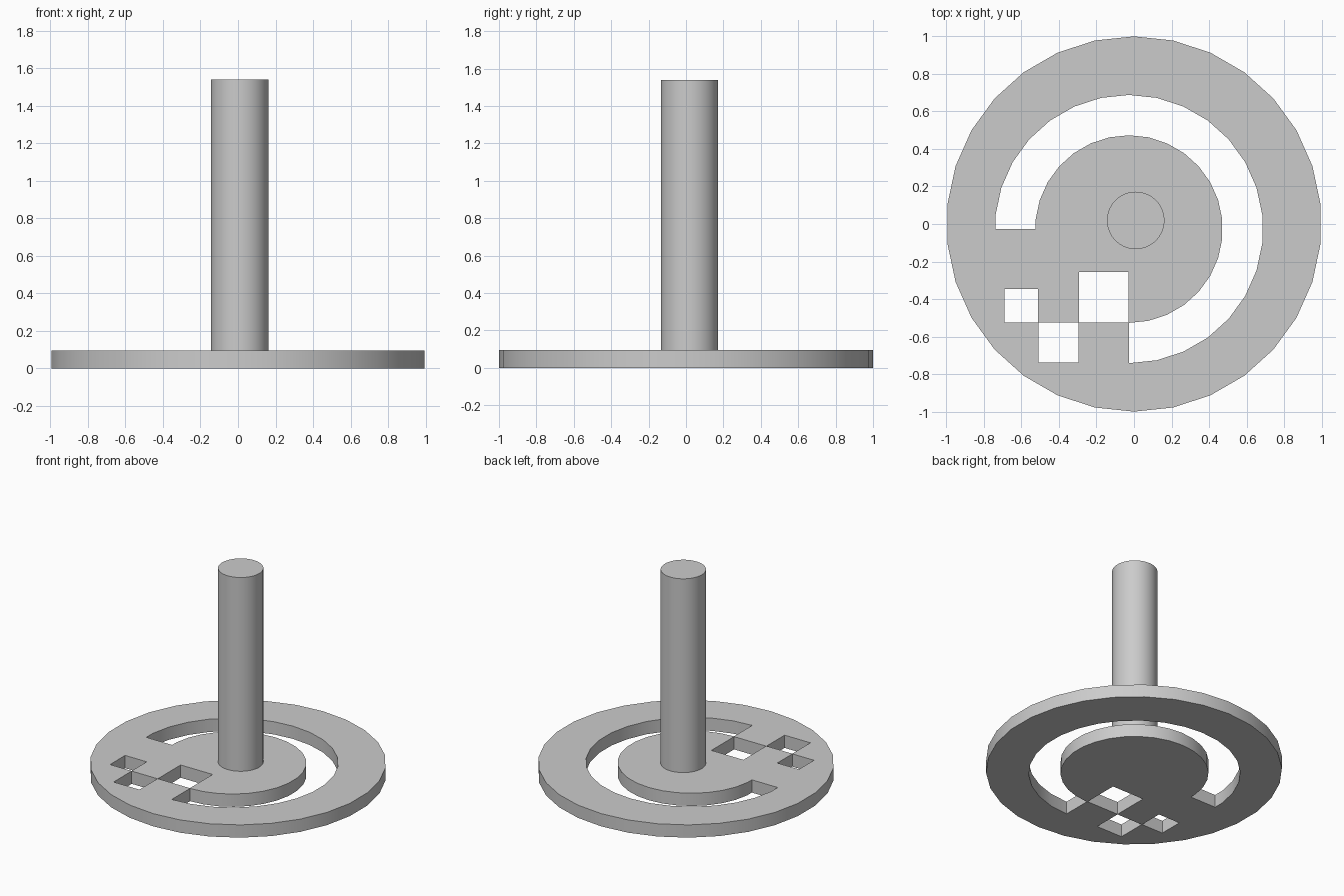
import bpy, bmesh
from math import sin, cos, radians

cube = bpy.data.objects.get("Cube")
if cube:
    bpy.data.objects.remove(cube)

THICK = 0.095
grey = bpy.data.materials.new("plain grey")
grey.use_nodes = True
colour = (0.6, 0.6, 0.6, 1)
grey.diffuse_color = colour
grey.node_tree.nodes["Principled BSDF"].inputs["Base Color"].default_value = colour


def arc(cx, cy, r, angles):
    return [(cx + r * cos(radians(a)), cy + r * sin(radians(a))) for a in angles]


def prism(name, outline, z0, z1):
    """Extrude a counter-clockwise outline from z0 to z1."""
    bm = bmesh.new()
    face = bm.faces.new([bm.verts.new((x, y, z0)) for x, y in outline])
    top = bmesh.ops.extrude_face_region(bm, geom=[face])["geom"]
    bmesh.ops.translate(bm, vec=(0, 0, z1 - z0),
                        verts=[v for v in top if isinstance(v, bmesh.types.BMVert)])
    bmesh.ops.recalc_face_normals(bm, faces=bm.faces[:])
    mesh = bpy.data.meshes.new(name)
    bm.to_mesh(mesh)
    bm.free()
    mesh.materials.append(grey)
    obj = bpy.data.objects.new(name, mesh)
    bpy.context.collection.objects.link(obj)
    return obj


def activate(obj):
    bpy.ops.object.select_all(action='DESELECT')
    obj.select_set(True)
    bpy.context.view_layer.objects.active = obj


def cut(target, outline):
    """Cut an outline right through the target."""
    cutter = prism("cutter", outline, -0.1, THICK + 0.1)
    cutter.hide_render = True
    mod = target.modifiers.new("cut", 'BOOLEAN')
    mod.operation, mod.solver, mod.object = 'DIFFERENCE', 'EXACT', cutter
    activate(target)
    bpy.ops.object.modifier_apply(modifier=mod.name)
    bpy.data.objects.remove(cutter)


# Round base plate
base = prism("base_plate", arc(0, 0, 1, range(90, 450, 12)), 0, THICK)

# Three-quarter ring slot, ending flat on the left and at the front
C, R_OUT, R_IN = -0.027, 0.715, 0.5
steps = range(-90, 180, 12)
flat = cos(radians(6))
slot = arc(C, C, R_OUT, steps) + arc(C, C, R_OUT * flat, [180])
slot += arc(C, C, R_IN * flat, [180]) + arc(C, C, R_IN, reversed(steps))
cut(base, slot)

# Square holes meeting at their corners, kept a hair apart
GAP = 0.001
for x0, x1, y0, y1 in [(-0.69, -0.51, -0.525, -0.345),
                       (-0.51, -0.295, -0.74, -0.525),
                       (-0.295, -0.029, -0.525, -0.255)]:
    x0, x1, y0, y1 = x0 + GAP, x1 - GAP, y0 + GAP, y1 - GAP
    cut(base, [(x0, y0), (x1, y0), (x1, y1), (x0, y1)])

# Upright post
post = prism("post", arc(0.009, 0.019, 0.153, [i * 360 / 64 for i in range(64)]),
             THICK, 1.54)

for obj in (base, post):
    activate(obj)
    bpy.ops.object.shade_smooth_by_angle(angle=radians(30))
